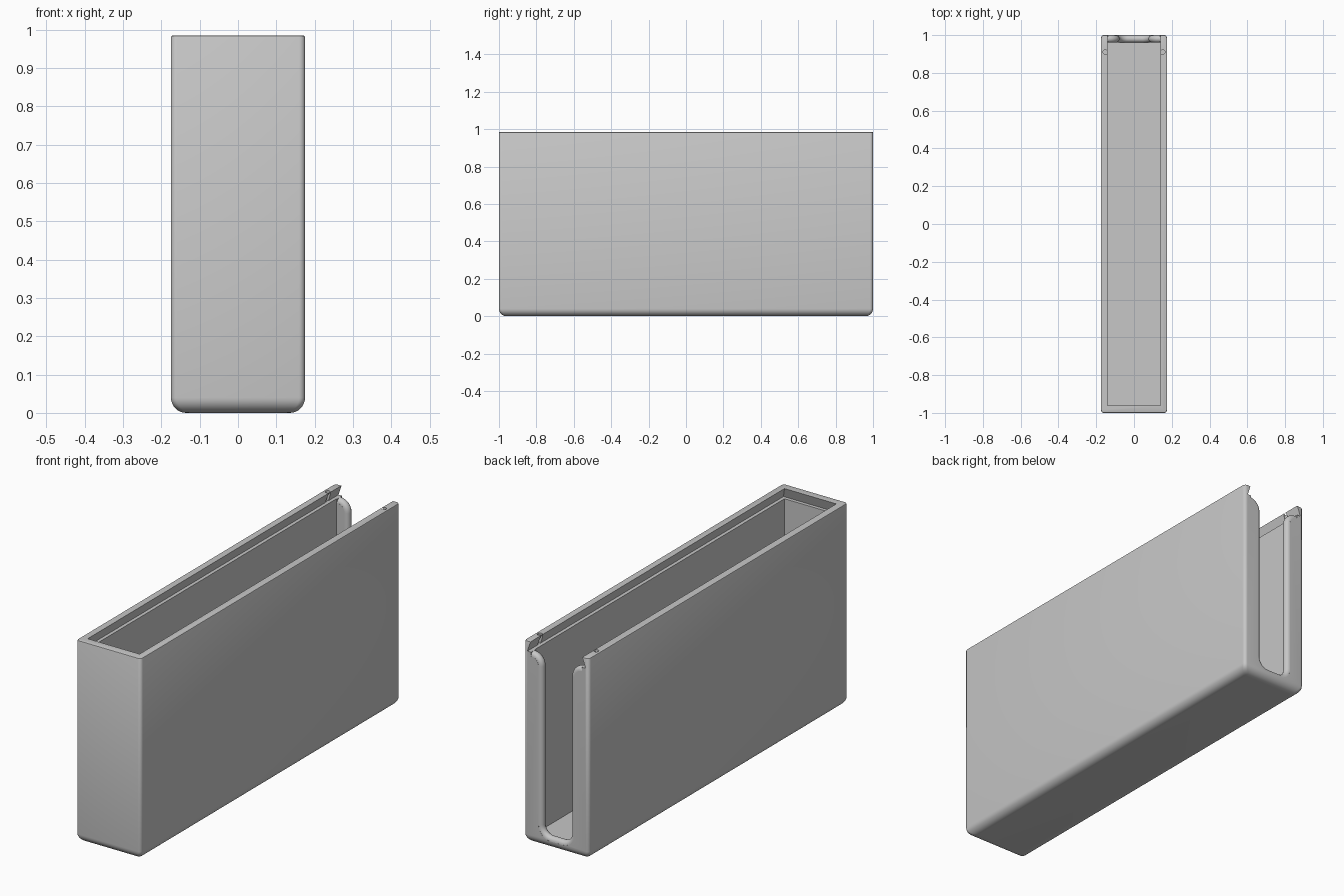
import bpy, bmesh
from math import sin, cos, pi, sqrt

if "Cube" in bpy.data.objects:
    bpy.data.objects.remove(bpy.data.objects["Cube"])

HX, HY, H = 0.175, 1.0, 0.985      # outer half sizes and height
WALL, FLOOR = 0.04, 0.035
IX, IY = 0.14, HY - WALL           # cavity half sizes
LEDGE, UNDERCUT = 0.935, 0.017     # lid groove


def material(name, value):
    mat = bpy.data.materials.new(name)
    mat.use_nodes = True
    color = (value, value, value, 1)
    mat.diffuse_color = color
    mat.node_tree.nodes["Principled BSDF"].inputs["Base Color"].default_value = color
    return mat


def loft(name, rings):
    """Closed solid through rings of equal point count."""
    bm = bmesh.new()
    loops = [[bm.verts.new(p) for p in ring] for ring in rings]
    n = len(loops[0])
    for a, b in zip(loops, loops[1:]):
        for i in range(n):
            j = (i + 1) % n
            bm.faces.new((a[i], a[j], b[j], b[i]))
    bm.faces.new(loops[0][::-1])
    bm.faces.new(loops[-1])
    bmesh.ops.recalc_face_normals(bm, faces=bm.faces)
    mesh = bpy.data.meshes.new(name)
    bm.to_mesh(mesh)
    bm.free()
    obj = bpy.data.objects.new(name, mesh)
    bpy.context.collection.objects.link(obj)
    return obj


def arc(cx, cy, r, start, end, steps):
    span = end - start
    return [(cx + r * cos(start + span * i / steps), cy + r * sin(start + span * i / steps))
            for i in range(steps + 1)]


def rounded_rect(inset, z, r=0.016):
    ax, ay = HX - inset - r, HY - inset - r
    corners = [(ax, ay), (-ax, ay), (-ax, -ay), (ax, -ay)]
    return [(x, y, z) for k, (cx, cy) in enumerate(corners)
            for x, y in arc(cx, cy, r, k * pi / 2, (k + 1) * pi / 2, 6)]


def rect(hx, y0, y1, z):
    return [(-hx, y0, z), (hx, y0, z), (hx, y1, z), (-hx, y1, z)]


# Outer body: rounded underside, soft upright corners, fine top edge
R, T = 0.04, 0.005
steps = [i / 8 * pi / 2 for i in range(9)]
rings = [rounded_rect(R * (1 - sin(t)), R * (1 - cos(t))) for t in steps]
rings += [rounded_rect(T * (1 - cos(t)), H - T + T * sin(t)) for t in steps[::4]]
body = loft("box_body", rings)
body.data.materials.append(material("plain grey", 0.57))

# Main cavity
cavity = loft("cavity_cutter", [rect(IX, -IY, IY, FLOOR), rect(IX, -IY, IY, 1.1)])

# Dovetail lid groove, open at the back
slope = UNDERCUT / (H - LEDGE)
rim = 1.0
groove = loft("groove_cutter", [
    rect(IX + UNDERCUT, -IY - UNDERCUT, 1.1, LEDGE),
    rect(IX - slope * (rim - H), -IY + slope * (rim - H), 1.1, rim)])


# Thumb slot in the back wall, with rounded edges and flared top
def slot_ring(y, grow):
    w, bottom, corner, flare = 0.077, 0.058, 0.045, 0.06
    half = arc(w - corner, bottom + corner, corner + grow, -pi / 2, 0, 8)
    half += arc(w + flare, LEDGE - flare, flare - grow, pi, pi / 2, 8)
    half.append((w + flare, 1.1))
    outline = half + [(-x, z) for x, z in reversed(half)]
    return [(x, y, z) for x, z in outline]


nose = 0.0195
mid = HY - WALL / 2
rings = [slot_ring(0.94, nose)]
for i in range(13):
    t = -pi / 2 + pi * i / 12
    rings.append(slot_ring(mid + nose * sin(t), nose * (1 - cos(t))))
rings.append(slot_ring(1.05, nose))
slot = loft("slot_cutter", rings)

cutters = [cavity, groove, slot]

# Lid catch notches on both rims
for side in (-1, 1):
    circle = arc(side * 0.152, 0.91, 0.012, 0, 2 * pi, 20)[:-1]
    cutters.append(loft("catch_cutter", [[(x, y, z) for x, y in circle]
                                         for z in (LEDGE + 0.001, 1.1)]))

# Cut everything out of the body
bpy.context.view_layer.objects.active = body
body.select_set(True)
for cutter in cutters:
    cutter.hide_render = True
    mod = body.modifiers.new("cut", "BOOLEAN")
    mod.operation = "DIFFERENCE"
    mod.solver = "EXACT"
    mod.object = cutter
    bpy.ops.object.modifier_apply(modifier=mod.name)
    bpy.data.objects.remove(cutter)

bpy.ops.object.shade_smooth_by_angle(angle=0.6)
